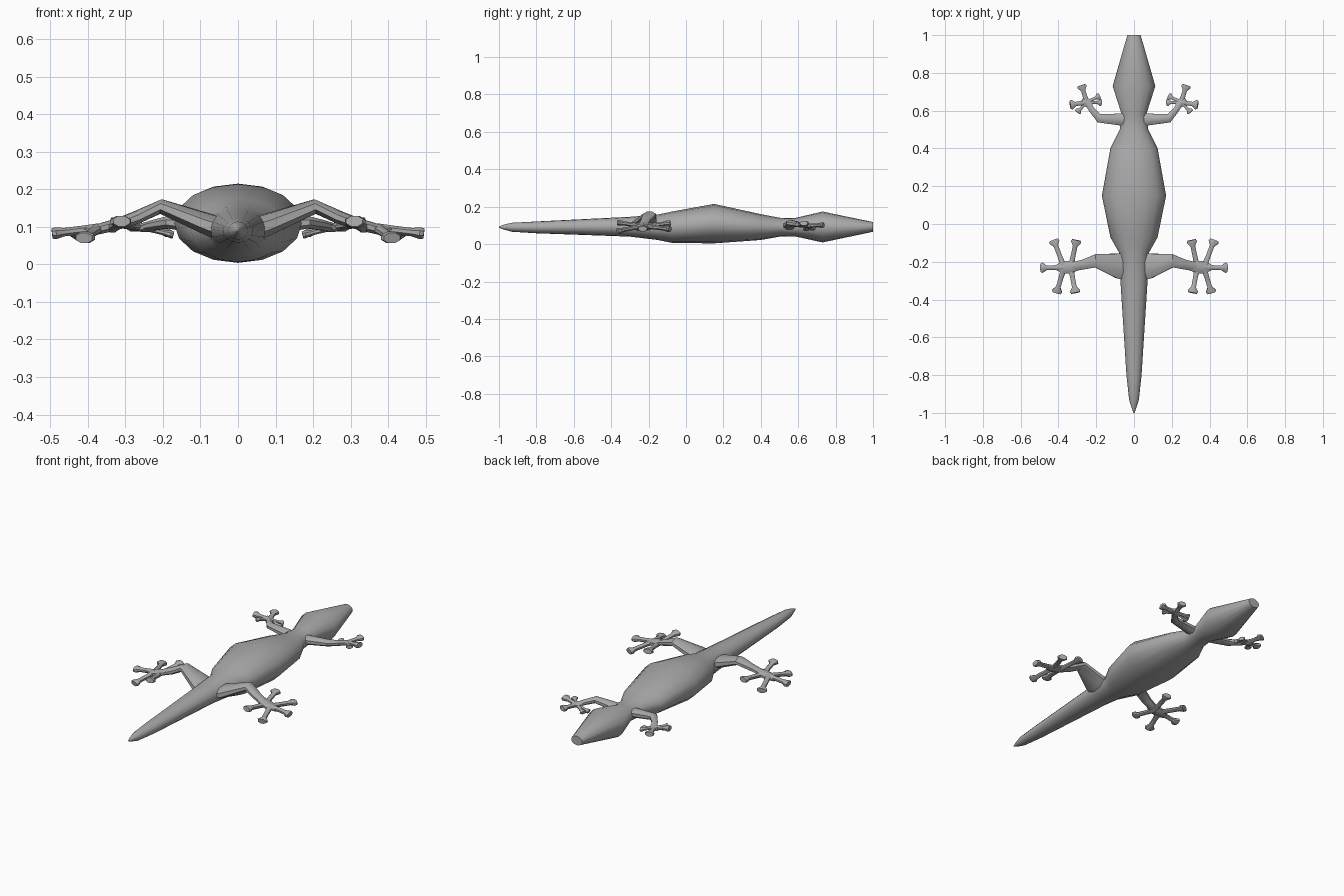
import bpy, bmesh, math
from mathutils import Vector

skin = bpy.data.materials.new("grey_skin")
skin.diffuse_color = (0.40, 0.40, 0.40, 1)


def loft(name, stations, sides, fixed_side=None):
    """Loft ellipses along a path; each station is (centre, half width, half height)."""
    bm = bmesh.new()
    pts = [Vector(s[0]) for s in stations]
    rings = []
    for i, (_, w, h) in enumerate(stations):
        t = (pts[min(i + 1, len(pts) - 1)] - pts[max(i - 1, 0)]).normalized()
        side = Vector(fixed_side) if fixed_side else t.cross(Vector((0, 0, 1))).normalized()
        up = side.cross(t).normalized()
        if fixed_side:
            up = Vector((0, 0, 1))
        rings.append([bm.verts.new(pts[i] + side * w * math.cos(a) + up * h * math.sin(a))
                      for a in (2 * math.pi * (k + 0.5 * (sides < 16)) / sides for k in range(sides))])
    for a, b in zip(rings, rings[1:]):
        for k in range(sides):
            n = (k + 1) % sides
            bm.faces.new((a[k], a[n], b[n], b[k]))
    bm.faces.new(rings[0])
    bm.faces.new(rings[-1])
    bmesh.ops.recalc_face_normals(bm, faces=bm.faces)
    mesh = bpy.data.meshes.new(name)
    bm.to_mesh(mesh)
    bm.free()
    mesh.materials.append(skin)
    ob = bpy.data.objects.new(name, mesh)
    bpy.context.collection.objects.link(ob)
    bpy.ops.object.select_all(action='DESELECT')
    ob.select_set(True)
    bpy.context.view_layer.objects.active = ob
    bpy.ops.object.shade_smooth_by_angle(angle=math.radians(40))
    return ob


def limb(name, stations, sides=8):
    """Limb part on the right, mirrored to the left."""
    ob = loft(name, stations, sides)
    ob.modifiers.new("mirror", 'MIRROR').use_axis[0] = True


def toe(name, hub, tip, r):
    """Thin toe that flares into a blunt pad."""
    a, b = Vector(hub), Vector(tip)
    d = (b - a).normalized()
    limb(name, [(a, r * 1.3, r), (a.lerp(b, 0.4), r, r * 0.9), (b - d * r * 2.4, r, r * 0.9),
                (b - d * r * 0.8, r * 2.2, r * 1.25), (b, r * 1.8, r * 1.1)])


# Head, trunk and tail: y, half width, bottom, top
profile = [(-1.0, 0.003, 0.088, 0.094), (-0.975, 0.012, 0.078, 0.104), (-0.93, 0.026, 0.066, 0.114),
           (-0.80, 0.040, 0.058, 0.121), (-0.30, 0.072, 0.040, 0.146), (-0.15, 0.080, 0.022, 0.158),
           (-0.07, 0.125, 0.006, 0.175), (0.15, 0.170, 0.004, 0.215), (0.40, 0.125, 0.022, 0.160),
           (0.50, 0.075, 0.040, 0.141), (0.58, 0.065, 0.042, 0.139), (0.73, 0.113, 0.009, 0.174),
           (1.0, 0.035, 0.066, 0.118)]
loft("body", [((0, y, (lo + hi) / 2), w, (hi - lo) / 2) for y, w, lo, hi in profile], 16, (1, 0, 0))

# Hind legs, bent up at the knee
limb("hind_leg", [((0.02, -0.225, 0.085), 0.085, 0.035), ((0.08, -0.222, 0.107), 0.072, 0.030),
                  ((0.205, -0.195, 0.154), 0.038, 0.021), ((0.27, -0.215, 0.125), 0.028, 0.018),
                  ((0.335, -0.228, 0.102), 0.026, 0.015)])
limb("hind_foot", [((0.30, -0.225, 0.112), 0.024, 0.014), ((0.34, -0.228, 0.102), 0.036, 0.016),
                   ((0.375, -0.23, 0.093), 0.036, 0.015), ((0.41, -0.23, 0.088), 0.016, 0.012)])
for tip in [(0.31, -0.365, 0.115), (0.41, -0.365, 0.070), (0.495, -0.232, 0.082),
            (0.425, -0.085, 0.080), (0.305, -0.085, 0.112)]:
    hub = (0.335 if tip[0] < 0.35 else 0.37, -0.23, 0.097)
    toe("hind_toe", hub, tip, 0.0135)

# Front legs, swept toward the head at the elbow
limb("front_leg", [((0.02, 0.55, 0.095), 0.040, 0.026), ((0.07, 0.553, 0.100), 0.034, 0.024),
                   ((0.185, 0.56, 0.112), 0.025, 0.018), ((0.22, 0.60, 0.105), 0.017, 0.015),
                   ((0.25, 0.645, 0.098), 0.017, 0.013)])
limb("front_foot", [((0.225, 0.625, 0.098), 0.014, 0.010), ((0.25, 0.643, 0.098), 0.026, 0.013),
                    ((0.275, 0.655, 0.100), 0.014, 0.010)])
for tip, r in [((0.278, 0.735, 0.102), 0.0125), ((0.338, 0.630, 0.112), 0.0125), ((0.182, 0.678, 0.082), 0.009),
               ((0.172, 0.643, 0.078), 0.009), ((0.300, 0.592, 0.105), 0.009)]:
    toe("front_toe", (0.25, 0.645, 0.098), tip, r)
